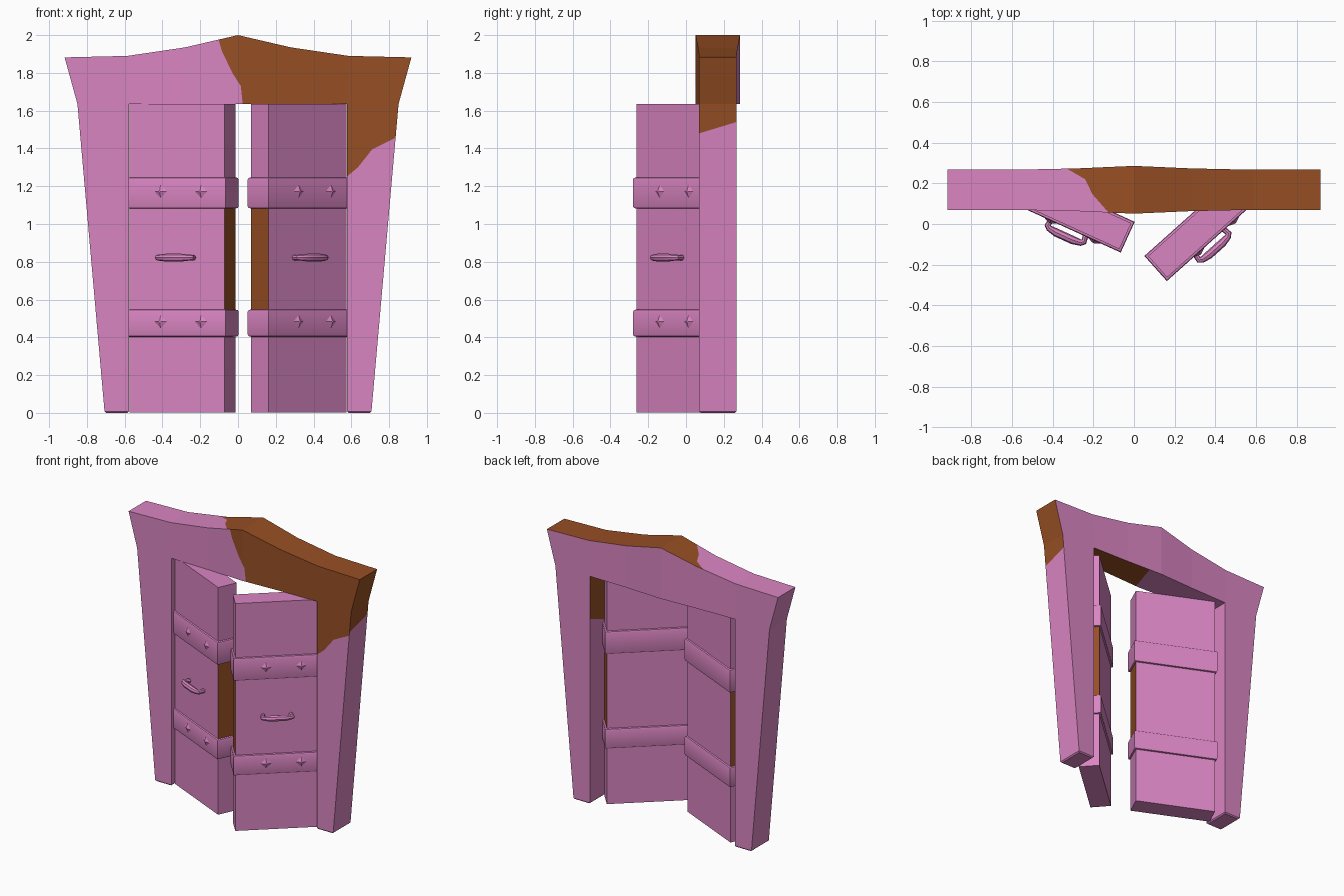
import bpy, bmesh, math
from mathutils import Vector, Matrix

if "Cube" in bpy.data.objects:
    bpy.data.objects.remove(bpy.data.objects["Cube"])


def material(name, rgb):
    m = bpy.data.materials.new(name)
    m.diffuse_color = (*rgb, 1)
    m.use_nodes = True
    m.node_tree.nodes["Principled BSDF"].inputs["Base Color"].default_value = m.diffuse_color
    return m


PINK = material("pink", (0.70, 0.235, 0.54))
BROWN = material("brown", (0.31, 0.078, 0.018))


def finish(bm, name, matrix=None, smooth=False):
    me = bpy.data.meshes.new(name)
    bm.to_mesh(me)
    bm.free()
    me.materials.append(PINK)
    me.materials.append(BROWN)
    ob = bpy.data.objects.new(name, me)
    bpy.context.collection.objects.link(ob)
    if matrix:
        ob.matrix_world = matrix
    if smooth:
        bpy.ops.object.select_all(action='DESELECT')
        ob.select_set(True)
        bpy.context.view_layer.objects.active = ob
        bpy.ops.object.shade_smooth_by_angle(angle=math.radians(35))
    return ob


def box(lo, hi):
    bm = bmesh.new()
    bmesh.ops.create_cube(bm, size=1)
    for v in bm.verts:
        v.co = [lo[i] + (v.co[i] + 0.5) * (hi[i] - lo[i]) for i in range(3)]
    return bm


# Door frame: half outline as quads, mirrored, with a slight bulge at the middle
P = dict(I0=(0.577, 0), O0=(0.706, 0), O1=(0.85, 1.635), I1=(0.577, 1.635),
         O2=(0.918, 1.882), T1=(0.585, 1.89), T2=(0.28, 1.935), T3=(0, 2.0),
         B2=(0.28, 1.635), B3=(0, 1.635))
QUADS = ["I0 O0 O1 I1", "I1 O1 O2 T1", "B2 I1 T1 T2", "B3 B2 T2 T3"]
bm = bmesh.new()
cache = {}


def frame_vert(x, z, back):
    key = (round(x, 4), z, back)
    if key not in cache:
        bulge = 0.019 * max(0, 1 - abs(x) / 0.43)
        cache[key] = bm.verts.new((x, 0.267 + bulge if back else 0.07 - bulge, z))
    return cache[key]


for back in (False, True):
    for s in (1, -1):
        for q in QUADS:
            bm.faces.new([frame_vert(s * P[k][0], P[k][1], back) for k in q.split()])
edges = [e for e in bm.edges if e.is_boundary and e.verts[0].co.y < 0.1]
for e in edges:
    a, b = [(round(v.co.x, 4), round(v.co.z, 3)) for v in e.verts]
    bm.faces.new([frame_vert(*a, False), frame_vert(*b, False),
                  frame_vert(*b, True), frame_vert(*a, True)])
bmesh.ops.recalc_face_normals(bm, faces=bm.faces)
bmesh.ops.bevel(bm, geom=[e for e in bm.edges if all(v.co.z < 0.001 for v in e.verts)],
                offset=0.008, segments=1, affect='EDGES')

# Brown paint area: per face direction, (value axis, parameter axis, [(parameter, value)...])
front = lambda f: f.normal.y < -0.7
RULES = [
    (front, 0, 2, [(1.635, 0.025), (1.73, 0.015), (1.80, -0.03), (1.915, -0.085), (2.0, -0.11)]),
    (front, 2, 0, [(0.575, 1.25), (0.635, 1.30), (0.71, 1.395), (0.84, 1.46)]),
    (lambda f: f.normal.z > 0.7, 0, 1, [(0.05, -0.12), (0.147, -0.205), (0.22, -0.24), (0.29, -0.36)]),
    (lambda f: f.normal.z < -0.7 and f.calc_center_median().z > 1, 0, 1, [(0.05, 0.025), (0.29, 0.10)]),
    (lambda f: f.normal.x > 0.7 and f.calc_center_median().x > 0.6, 2, 1, [(0.07, 1.48), (0.267, 1.54)]),
    (lambda f: f.normal.x < -0.7 and f.calc_center_median().x > 0, 2, 1, [(0.07, 1.25), (0.267, 1.33)]),
]


def interp(pts, t):
    if t <= pts[0][0]:
        return pts[0][1]
    for (t0, v0), (t1, v1) in zip(pts, pts[1:]):
        if t <= t1:
            return v0 + (v1 - v0) * (t - t0) / (t1 - t0)
    return pts[-1][1]


for test, va, pa, pts in RULES:
    for (t0, v0), (t1, v1) in zip(pts, pts[1:]):
        co, no = Vector((0, 0, 0)), Vector((0, 0, 0))
        co[va], co[pa] = v0, t0
        no[va], no[pa] = t1 - t0, -(v1 - v0)
        fs = [f for f in bm.faces if test(f)]
        geom = set(fs) | {e for f in fs for e in f.edges} | {v for f in fs for v in f.verts}
        bmesh.ops.bisect_plane(bm, geom=list(geom), dist=1e-5, plane_co=co, plane_no=no)
bm.normal_update()
for f in bm.faces:
    c = f.calc_center_median()
    hits = [c[va] > interp(pts, c[pa]) for test, va, pa, pts in RULES if test(f)]
    f.material_index = int(bool(hits) and all(hits))
finish(bm, "door_frame")

# Doors, each swung open about its front hinge corner
W, T, H, LAP = 0.553, 0.14, 1.635, 0.013
STRAPS = [(0.403, 0.547), (1.082, 1.247)]
for side, s, angle, studs in (("left", -1, -24.5, (0.13, 0.365)),
                              ("right", 1, 41.8, (0.20, 0.43))):
    M = Matrix.Translation((s * 0.575, 0.106, 0)) @ Matrix.Rotation(math.radians(angle), 4, 'Z')
    x0, x1 = sorted((0, -s * W))

    # Door leaf, with bare brown end faces between the straps
    bm = box((x0, 0, 0.003), (x1, T, H))
    for z in (0.5, 1.15):
        bmesh.ops.bisect_plane(bm, geom=bm.verts[:] + bm.edges[:] + bm.faces[:],
                               plane_co=(0, 0, z), plane_no=(0, 0, 1))
    for f in bm.faces:
        f.material_index = int(abs(f.normal.x) > 0.5 and 0.5 < f.calc_center_median().z < 1.15)
    finish(bm, side + "_door", M)

    for n, (z0, z1) in zip(("lower", "upper"), STRAPS):
        # Strap wrapped round the leaf
        bm = box((x0 - LAP, -LAP, z0), (x1 + LAP, T + LAP, z1))
        bmesh.ops.bevel(bm, geom=[e for e in bm.edges if abs(e.verts[0].co.z - e.verts[1].co.z) < 0.01],
                        offset=0.012, segments=2, profile=0.5, affect='EDGES')
        finish(bm, f"{side}_{n}_strap", M, True)
        # Diamond studs
        bm = bmesh.new()
        for u in studs:
            mat = (Matrix.Translation((-s * (W - u), -LAP - 0.006, (z0 + z1) / 2 + 0.008))
                   @ Matrix.Rotation(math.radians(90), 4, 'X'))
            bmesh.ops.create_cone(bm, cap_ends=True, segments=4, radius1=0.038, radius2=0.004,
                                  depth=0.014, matrix=mat)
            new = bm.verts[-8:]
            # make sure the points sit up/down and left/right
            if all(abs(v.co.x - mat.translation.x) > 0.002 for v in new):
                bmesh.ops.rotate(bm, verts=new, cent=mat.translation,
                                 matrix=Matrix.Rotation(math.radians(45), 3, 'Y'))
        finish(bm, f"{side}_{n}_studs", M)

    # Pull handle
    cu = bpy.data.curves.new(side + "_handle", 'CURVE')
    cu.dimensions = '3D'
    cu.bevel_depth = 0.018
    cu.bevel_resolution = 2
    cu.use_fill_caps = True
    path = [(-0.09, 0.01, 0.8), (-0.098, -0.04, 0.85), (-0.085, -0.05, 0.9), (-0.045, -0.055, 1.15),
            (0.045, -0.055, 1.15), (0.085, -0.05, 0.9), (0.098, -0.04, 0.85), (0.09, 0.01, 0.8)]
    sp = cu.splines.new('POLY')
    sp.points.add(len(path) - 1)
    for p, (x, y, r) in zip(sp.points, path):
        p.co = (x - s * (W - 0.272), y, 0.822, 1)
        p.radius = r
    ob = bpy.data.objects.new(side + "_handle", cu)
    bpy.context.collection.objects.link(ob)
    cu.materials.append(PINK)
    ob.matrix_world = M
    bpy.ops.object.select_all(action='DESELECT')
    ob.select_set(True)
    bpy.context.view_layer.objects.active = ob
    bpy.ops.object.convert(target='MESH')
    bpy.ops.object.shade_smooth_by_angle(angle=math.radians(40))
